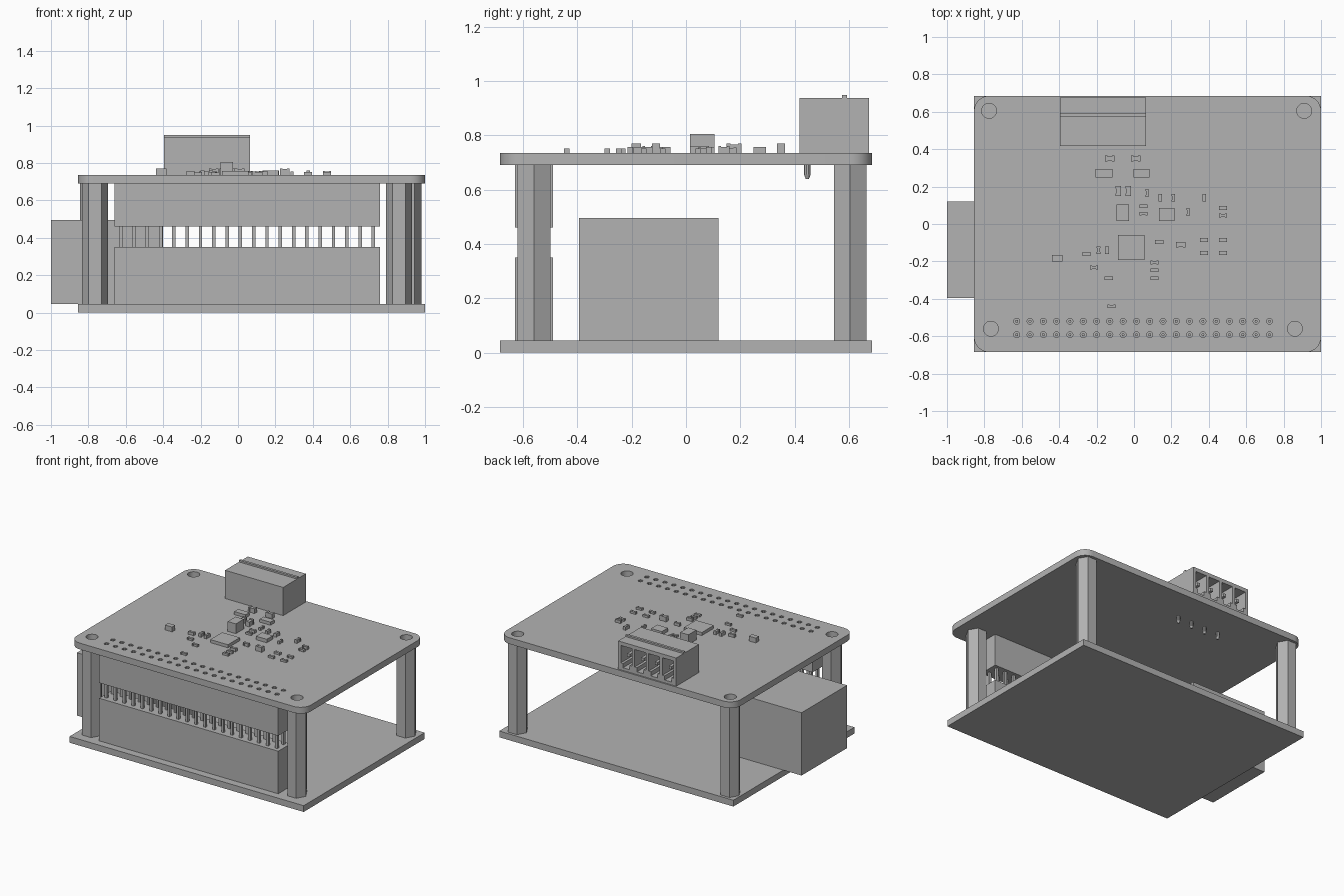
import bpy, bmesh, math
from mathutils import Matrix, Vector

old = bpy.data.objects.get("Cube")
if old:
    bpy.data.objects.remove(old, do_unlink=True)

GREY = (0.45, 0.45, 0.45, 1)
grey = bpy.data.materials.new("plain grey")
grey.use_nodes = True
grey.diffuse_color = GREY
grey.node_tree.nodes["Principled BSDF"].inputs["Base Color"].default_value = GREY


def add_box(bm, lo, hi):
    lo, hi = Vector(lo), Vector(hi)
    size = Matrix.Diagonal((*(hi - lo), 1))
    return bmesh.ops.create_cube(bm, size=1, matrix=Matrix.Translation((lo + hi) / 2) @ size)["verts"]


def add_prism(bm, x, y, z0, z1, radius, sides, top=None):
    bmesh.ops.create_cone(bm, cap_ends=True, segments=sides, radius1=radius,
                          radius2=radius if top is None else top, depth=z1 - z0,
                          matrix=Matrix.Translation((x, y, (z0 + z1) / 2)))


def finish(bm, name):
    mesh = bpy.data.meshes.new(name)
    bm.to_mesh(mesh)
    bm.free()
    mesh.materials.append(grey)
    obj = bpy.data.objects.new(name, mesh)
    bpy.context.collection.objects.link(obj)
    return obj


def box(name, lo, hi):
    bm = bmesh.new()
    add_box(bm, lo, hi)
    return finish(bm, name)


def activate(obj):
    bpy.ops.object.select_all(action='DESELECT')
    obj.select_set(True)
    bpy.context.view_layer.objects.active = obj


def cut(obj, cutter_bm):
    cutter = finish(cutter_bm, "cutter")
    cutter.hide_render = True
    mod = obj.modifiers.new("cut", 'BOOLEAN')
    mod.operation, mod.solver, mod.object = 'DIFFERENCE', 'EXACT', cutter
    activate(obj)
    bpy.ops.object.modifier_apply(modifier=mod.name)
    bpy.data.objects.remove(cutter, do_unlink=True)


LEFT, RIGHT, HALF = -0.855, 1.0, 0.685
THICK, UNDER, TOP = 0.045, 0.69, 0.735
POSTS = [(-0.775, 0.605), (0.91, 0.605), (-0.765, -0.56), (0.86, -0.56)]
PINS = [(-0.627 + 0.0711 * i, y) for i in range(20) for y in (-0.52, -0.592)]

# Lower board, socket block and the two header strips
box("lower_board", (LEFT, -HALF, 0), (RIGHT, HALF, THICK))
box("side_connector", (-1, -0.395, THICK), (-0.4, 0.12, 0.495))
box("lower_header", (-0.66, -0.63, THICK), (0.76, -0.49, 0.35))
box("upper_header", (-0.66, -0.63, 0.46), (0.76, -0.49, UNDER))

# Upper board with rounded corners, mounting holes and pin holes
bm = bmesh.new()
add_box(bm, (LEFT, -HALF, UNDER), (RIGHT, HALF, TOP))
upright = [e for e in bm.edges if abs(e.verts[0].co.z - e.verts[1].co.z) > 0.01]
bmesh.ops.bevel(bm, geom=upright, offset=0.08, segments=8, profile=0.5, affect='EDGES')
board = finish(bm, "upper_board")
holes = bmesh.new()
for x, y in POSTS:
    add_prism(holes, x, y, UNDER - 0.1, TOP + 0.1, 0.04, 24)
for x, y in PINS:
    add_prism(holes, x, y, UNDER - 0.1, TOP + 0.1, 0.016, 12)
cut(board, holes)
activate(board)
bpy.ops.object.shade_smooth_by_angle(angle=math.radians(30))

# Hexagonal standoffs, corners pointing sideways
for number, (x, y) in enumerate(POSTS):
    bm = bmesh.new()
    add_prism(bm, x, y, THICK, UNDER, 0.07, 6)
    if not any(abs(v.co.y - y) < 0.001 for v in bm.verts):
        bmesh.ops.rotate(bm, verts=bm.verts, cent=(x, y, 0),
                         matrix=Matrix.Rotation(math.pi / 2, 3, 'Z'))
    finish(bm, f"standoff_{number + 1}")

# Header pins: square in the gap, round ends in the board
bm = bmesh.new()
for x, y in PINS:
    add_box(bm, (x - 0.009, y - 0.009, 0.34), (x + 0.009, y + 0.009, 0.47))
    add_prism(bm, x, y, UNDER - 0.01, TOP, 0.008, 8)
finish(bm, "header_pins")

# Terminal block with four openings at the back
block = box("terminal_block", (-0.395, 0.418, TOP), (0.065, 0.675, 0.937))
box("terminal_ridge", (-0.395, 0.575, 0.93), (0.065, 0.593, 0.949))
SLOTS = [-0.33 + 0.11 * i for i in range(4)]
openings = bmesh.new()
for x in SLOTS:
    add_box(openings, (x - 0.044, 0.46, 0.785), (x + 0.044, 0.75, 0.91))
cut(block, openings)
notches = bmesh.new()
for x in SLOTS:
    add_box(notches, (x - 0.026, 0.5, 0.755), (x + 0.026, 0.75, 0.8))
cut(block, notches)
bm = bmesh.new()
for x in SLOTS:
    add_box(bm, (x - 0.011, 0.45, 0.83), (x + 0.011, 0.65, 0.852))
    add_prism(bm, x, 0.447, 0.655, 0.7, 0.012, 10)
    add_prism(bm, x, 0.447, 0.64, 0.655, 0.006, 10, 0.012)
finish(bm, "terminal_pins")

# Larger chips on the upper board: x, y, width, depth, height
CHIPS = {
    "main_chip": (-0.015, -0.125, 0.14, 0.135, 0.022),
    "tall_chip": (-0.06, 0.06, 0.065, 0.09, 0.07),
    "flat_chip": (0.175, 0.05, 0.085, 0.07, 0.025),
    "left_diode": (-0.16, 0.272, 0.09, 0.045, 0.022),
    "right_diode": (0.04, 0.272, 0.085, 0.045, 0.022),
    "corner_part": (-0.41, -0.183, 0.055, 0.035, 0.035),
}
for name, (x, y, w, d, h) in CHIPS.items():
    box(name, (x - w / 2, y - d / 2, TOP), (x + w / 2, y + d / 2, TOP + h))


def passives(name, places, length, width, height, along_y=False):
    """Small parts with two raised end caps and a slimmer middle."""
    bm = bmesh.new()
    for x, y in places:
        def bar(a, b, half, h):
            lo, hi = ((-half, a), (half, b)) if along_y else ((a, -half), (b, half))
            add_box(bm, (x + lo[0], y + lo[1], TOP), (x + hi[0], y + hi[1], TOP + h))
        end = length / 2
        cap = length * 0.25
        bar(-end, -end + cap, width / 2, height)
        bar(end - cap, end, width / 2, height)
        bar(-end + cap, end - cap, width * 0.4, height * 0.9)
    finish(bm, name)


passives("large_capacitors", [(-0.13, 0.35), (0.01, 0.35), (0.25, -0.11)], 0.05, 0.03, 0.035)
passives("tall_capacitors", [(-0.085, 0.177), (-0.03, 0.177)], 0.055, 0.03, 0.035, True)
passives("upright_resistors", [(0.07, 0.165), (0.29, 0.065)], 0.042, 0.016, 0.02, True)
passives("upright_capacitors", [(0.14, 0.14), (0.21, 0.14), (0.375, 0.14),
                                (-0.145, -0.14), (-0.19, -0.14)], 0.042, 0.02, 0.025, True)
passives("small_capacitors", [(0.05, 0.095), (0.135, -0.097), (-0.255, -0.16),
                              (0.11, -0.205), (0.475, 0.085)], 0.043, 0.021, 0.022)
passives("small_resistors", [(0.05, 0.055), (0.475, 0.045), (0.375, -0.085), (0.475, -0.085),
                             (0.375, -0.155), (0.475, -0.155), (-0.215, -0.232), (-0.135, -0.29),
                             (-0.12, -0.44), (0.11, -0.247), (0.11, -0.29)], 0.043, 0.02, 0.016)
